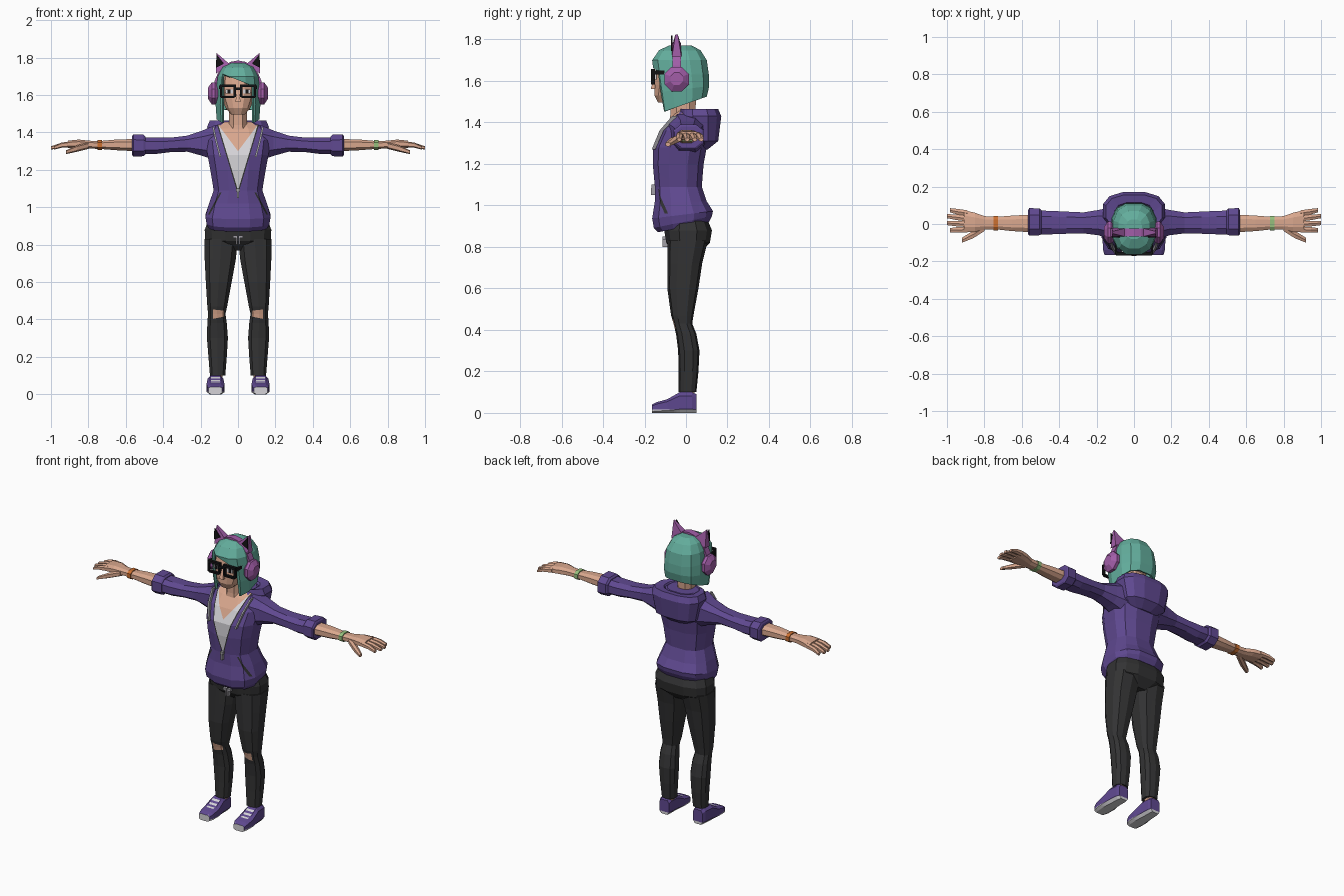
import bpy, bmesh, math
from mathutils import Vector

COLOURS = {
    "purple cloth": (0.115, 0.066, 0.28), "charcoal denim": (0.033, 0.033, 0.034),
    "skin": (0.70, 0.39, 0.27), "teal hair": (0.125, 0.42, 0.335),
    "orchid plastic": (0.36, 0.11, 0.39), "white fabric": (0.66, 0.65, 0.68),
    "black plastic": (0.006, 0.006, 0.007), "orange band": (0.60, 0.16, 0.03),
    "green band": (0.30, 0.52, 0.20), "grey cord": (0.36, 0.35, 0.38),
}
MATS = {}
for key, col in COLOURS.items():
    MATS[key] = bpy.data.materials.new(key)
    MATS[key].diffuse_color = (*col, 1)


def finish(name, bm, mats, mirror=False):
    """Turn a bmesh into a named, flat shaded object."""
    bmesh.ops.recalc_face_normals(bm, faces=bm.faces)
    me = bpy.data.meshes.new(name)
    bm.to_mesh(me)
    bm.free()
    for m in mats:
        me.materials.append(MATS[m])
    ob = bpy.data.objects.new(name, me)
    bpy.context.collection.objects.link(ob)
    if mirror:
        mod = ob.modifiers.new("mirror", "MIRROR")
        mod.use_mirror_merge = False
    return ob


def loft_bm(axis, rings, sides=10, power=0.75, bm=None):
    """Rings are (position, a0, a1, b0, b1[, tilt]); a and b bound the section."""
    bm = bm or bmesh.new()
    loops = []
    for t, a0, a1, b0, b1, *tilt in rings:
        loop = []
        for i in range(sides):
            w = 2 * math.pi * (i + 0.5) / sides
            c, s = [math.copysign(abs(f) ** power, f) for f in (math.cos(w), math.sin(w))]
            # stretch so that the flat sides reach the bounds
            k = math.cos(math.pi / sides) ** power
            m = max(abs(math.sin(2 * math.pi * (j + 0.5) / sides)) for j in range(sides)) ** power
            a = (a0 + a1) / 2 + (a1 - a0) / 2 * c / k
            b = (b0 + b1) / 2 + (b1 - b0) / 2 * s / m
            p = t + (tilt[0] * (b - (b0 + b1) / 2) if tilt else 0)
            loop.append(bm.verts.new({"x": (p, a, b), "y": (a, p, b), "z": (a, b, p)}[axis]))
        loops.append(loop)
    for lo, hi in zip(loops, loops[1:]):
        for i in range(sides):
            j = (i + 1) % sides
            bm.faces.new((lo[i], lo[j], hi[j], hi[i]))
    bm.faces.new(loops[0])
    bm.faces.new(loops[-1])
    bmesh.ops.recalc_face_normals(bm, faces=bm.faces)
    return bm


def loft(name, axis, rings, mat, mirror=False, sides=10, power=0.75):
    return finish(name, loft_bm(axis, rings, sides, power), [mat], mirror)


def cut_paint(bm, cuts, rule):
    """Slice along planes, then colour each face by a rule; -1 removes the face."""
    for co, no in cuts:
        bmesh.ops.bisect_plane(bm, geom=bm.verts[:] + bm.edges[:] + bm.faces[:],
                               plane_co=co, plane_no=no, dist=1e-5)
    bm.normal_update()
    dead = []
    for f in bm.faces:
        k = rule(f.calc_center_median(), f.normal)
        if k < 0:
            dead.append(f)
        else:
            f.material_index = k
    bmesh.ops.delete(bm, geom=dead, context="FACES")


def boxes(name, bounds, mat, mirror=False):
    bm = bmesh.new()
    for x0, x1, y0, y1, z0, z1 in bounds:
        vs = bmesh.ops.create_cube(bm, size=1)["verts"]
        for v in vs:
            v.co = Vector(((x0 + x1) / 2 + v.co.x * (x1 - x0), (y0 + y1) / 2 + v.co.y * (y1 - y0),
                           (z0 + z1) / 2 + v.co.z * (z1 - z0)))
    return finish(name, bm, [mat], mirror)


# Shoes with pale soles, toe caps and lace stripes
bm = loft_bm("y", [(-.165, .085, .158, 0, .04), (-.14, .075, .165, 0, .052), (-.09, .072, .168, 0, .066),
                   (-.03, .078, .163, 0, .10), (.03, .08, .158, 0, .10), (.05, .085, .15, 0, .09)], 8, .5)
stripes = [-.11, -.097, -.084, -.071, -.058, -.045]
cut_paint(bm, [((0, 0, .016), (0, 0, 1)), ((.095, 0, 0), (1, 0, 0)), ((.145, 0, 0), (1, 0, 0))]
          + [((0, y, 0), (0, 1, 0)) for y in stripes],
          lambda c, n: 1 if c.z < .016 or c.y < -.155 or
          (n.z > .3 and abs(c.x - .12) < .025 and
           any(stripes[i] < c.y < stripes[i + 1] for i in (0, 2, 4))) else 0)
finish("shoe", bm, ["purple cloth", "white fabric"], True)
loft("ankle", "z", [(.06, .082, .142, -.02, .04), (.13, .082, .142, -.02, .04)], "skin", True, 8)

# Trouser legs with torn knees
bm = loft_bm("z", [(.10, .068, .15, -.035, .05), (.20, .06, .158, -.035, .06), (.30, .054, .166, -.038, .065),
                   (.38, .06, .164, -.048, .05), (.43, .067, .16, -.06, .03), (.47, .058, .164, -.072, .036),
                   (.60, .034, .172, -.09, .06), (.72, .012, .178, -.09, .078), (.83, .0, .18, -.09, .105)])
cut_paint(bm, [((0, 0, .43), (.2, 0, 1)), ((0, 0, .44), (-.1, 0, 1)), ((.075, 0, 0), (1, 0, 0)), ((.135, 0, 0), (1, 0, 0))],
          lambda c, n: 1 if n.y < -.2 and .43 - .2 * c.x < c.z < .44 + .1 * c.x and .075 < c.x < .135 else 0)
finish("trouser_leg", bm, ["charcoal denim", "skin"], True)
loft("hips", "z", [(.77, -.08, .08, -.05, .07), (.82, -.176, .176, -.095, .115), (.88, -.178, .178, -.105, .125),
                   (.94, -.155, .155, -.09, .10)], "charcoal denim", sides=12)
boxes("trouser_cord", [(.003, .011, -.114, -.09, .80, .85), (.008, .026, -.114, -.09, .835, .85)], "grey cord", True)

# Hooded top: open neckline, zip edges and pocket slits are cut faces
bm = loft_bm("z", [(.895, -.155, .155, -.135, .11, .2), (.92, -.168, .168, -.155, .125, .2),
                   (.955, -.174, .174, -.163, .13, .12), (1.02, -.155, .155, -.15, .10),
                   (1.09, -.13, .13, -.15, .076), (1.2, -.148, .148, -.16, .085), (1.28, -.163, .163, -.158, .10),
                   (1.36, -.175, .175, -.12, .11), (1.42, -.15, .15, -.075, .12), (1.455, -.09, .09, -.04, .10)], 12, .75)
cuts = []
for s in (1, -1):
    cuts += [((0, 0, 1.09), (s, 0, -.3)), ((0, 0, 1.067), (s, 0, -.3)), ((0, 0, 1.30), (s, 0, -.75)),
             ((s * .087, 0, 1.08), (s, 0, .54)), ((s * .097, 0, 1.08), (s, 0, .54))]
cuts += [((0, 0, .96), (0, 0, 1)), ((0, 0, 1.08), (0, 0, 1))]


def top_rule(c, n):
    x = abs(c.x)
    if c.y > -.02 or n.y > -.05:
        return 0
    if .3 * (c.z - 1.09) > x:
        return 2 if .75 * (c.z - 1.30) > x else 1
    if .3 * (c.z - 1.067) > x:
        return 3
    slit = x + .54 * (c.z - 1.08)
    return 3 if .087 < slit < .097 and .96 < c.z < 1.08 else 0


cut_paint(bm, cuts, top_rule)
finish("hooded_top", bm, ["purple cloth", "white fabric", "skin", "charcoal denim"])
loft("lowered_hood", "z", [(1.27, -.08, .08, .02, .105), (1.31, -.14, .14, .0, .155), (1.43, -.165, .165, -.03, .17),
                           (1.465, -.15, .15, -.025, .155), (1.46, -.105, .105, -.03, .115),
                           (1.41, -.08, .08, -.02, .08)], "purple cloth", sides=12)
loft("collar_cord", "z", [(1.27, .090, .100, -.165, -.148), (1.36, .113, .123, -.128, -.108),
                          (1.43, .128, .138, -.068, -.04)], "grey cord", True, 4)
boxes("zip_pull", [(-.006, .006, -.168, -.148, 1.05, 1.085), (-.01, .01, -.166, -.148, 1.085, 1.1)], "grey cord")

# Sleeves and rolled cuffs
loft("sleeve", "x", [(.12, -.085, .09, 1.25, 1.44), (.19, -.06, .075, 1.275, 1.41), (.27, -.05, .062, 1.297, 1.383),
                     (.36, -.052, .066, 1.295, 1.372), (.44, -.055, .07, 1.285, 1.372),
                     (.51, -.055, .072, 1.285, 1.375)], "purple cloth", True, 8)
loft("sleeve_cuff", "x", [(.495, -.056, .074, 1.283, 1.378), (.505, -.06, .083, 1.273, 1.388),
                          (.56, -.062, .085, 1.271, 1.39), (.566, -.055, .075, 1.28, 1.38)], "purple cloth", True, 8)

# Forearm, palm, fingers and thumb
loft("forearm", "x", [(.55, -.044, .05, 1.30, 1.365), (.65, -.038, .045, 1.305, 1.362), (.74, -.028, .038, 1.312, 1.354),
                      (.80, -.03, .042, 1.314, 1.356), (.85, -.042, .06, 1.316, 1.362),
                      (.91, -.044, .074, 1.318, 1.356)], "skin", True, 8)
bm = bmesh.new()
for root, tip, end in ((-.03, -.033, .985), (-.001, .005, 1.0), (.029, .042, 1.0), (.058, .074, .985)):
    loft_bm("x", [(.89, root - .015, root + .015, 1.322, 1.354), (.945, (root + tip) / 2 - .015, (root + tip) / 2 + .015, 1.318, 1.345),
                  (end, tip - .011, tip + .011, 1.308, 1.326)], 6, .75, bm)
loft_bm("x", [(.80, -.038, .0, 1.312, 1.347), (.86, -.076, -.036, 1.297, 1.332),
              (.92, -.10, -.074, 1.284, 1.304)], 6, .75, bm)
finish("fingers", bm, ["skin"], True)
for s, label, mat in ((1, "left", "green band"), (-1, "right", "orange band")):
    loft(label + "_wristband", "x", [(s * .728, -.034, .044, 1.307, 1.36), (s * .752, -.034, .044, 1.307, 1.36)], mat, sides=8)

# Neck and face
loft("neck", "z", [(1.36, -.055, .055, -.085, .05), (1.44, -.048, .048, -.075, .045), (1.55, -.05, .05, -.075, .05)], "skin", sides=8)
loft("head", "z", [(1.495, -.036, .036, -.135, -.06), (1.53, -.066, .066, -.152, .03), (1.58, -.086, .086, -.15, .07),
                   (1.64, -.092, .092, -.146, .08), (1.72, -.08, .08, -.13, .07)], "skin", sides=12)
loft("nose", "z", [(1.562, -.014, .014, -.17, -.13), (1.62, -.006, .006, -.152, -.13)], "skin", sides=4)
boxes("eye_white", [(.028, .066, -.150, -.142, 1.608, 1.63)], "white fabric", True)
boxes("pupil", [(.040, .055, -.154, -.147, 1.608, 1.63)], "black plastic", True)
boxes("glasses", [(.012, .097, -.168, -.150, 1.642, 1.657), (.02, .09, -.168, -.150, 1.583, 1.594),
                  (.012, .023, -.168, -.150, 1.59, 1.645), (.086, .097, -.168, -.150, 1.59, 1.645),
                  (0, .014, -.168, -.152, 1.628, 1.640), (.09, .102, -.16, -.09, 1.632, 1.65)], "black plastic", True)

# Bobbed hair: helmet with the face opening cut out under a slanted fringe
bm = loft_bm("z", [(1.485, -.114, .114, -.125, .10, .35), (1.56, -.12, .12, -.142, .112, .12),
                   (1.63, -.117, .117, -.155, .11), (1.70, -.108, .108, -.163, .10),
                   (1.748, -.083, .083, -.13, .07), (1.772, -.042, .042, -.08, .025)], 12, .75)
cut_paint(bm, [((.082, 0, 0), (1, 0, 0)), ((-.082, 0, 0), (1, 0, 0)), ((0, -.07, 0), (0, 1, 0)),
               ((0, 0, 1.68), (.4, 0, 1))],
          lambda c, n: -1 if n.z < -.7 or (abs(c.x) < .082 and c.y < -.07 and c.z < 1.68 - .4 * c.x) else 0)
hair = finish("hair", bm, ["teal hair"])
mod = hair.modifiers.new("thickness", "SOLIDIFY")
mod.thickness, mod.offset = .014, -1

# Headphones: band, ear cups and pointed ears
bm = bmesh.new()
sections = []
for i in range(11):
    w = math.pi * i / 10
    sections.append([bm.verts.new((rx * math.cos(w), y, 1.625 + rz * math.sin(w)))
                     for rx, rz, y in ((.118, .142, -.066), (.132, .16, -.066), (.132, .16, -.024), (.118, .142, -.024))])
for p, q in zip(sections, sections[1:]):
    for i in range(4):
        bm.faces.new((p[i], p[i - 1], q[i - 1], q[i]))
bm.faces.new(sections[0])
bm.faces.new(sections[-1])
finish("headphone_band", bm, ["orchid plastic"])
loft("headphone_cup", "x", [(.105, -.09, .0, 1.565, 1.655), (.122, -.104, .014, 1.55, 1.668),
                            (.14, -.104, .014, 1.55, 1.668), (.16, -.075, -.015, 1.58, 1.64)], "orchid plastic", True, 8, 1)
for name, mat, y0, y1, pts in (
        ("cat_ear", "orchid plastic", -.068, -.022, ((.118, 1.715), (.045, 1.765), (.115, 1.825))),
        ("cat_ear_inner", "black plastic", -.072, -.066, ((.118, 1.745), (.075, 1.768), (.115, 1.818)))):
    bm = bmesh.new()
    base = [bm.verts.new((x, y, z)) for (x, z), y in ((pts[0], y0), (pts[1], y0), (pts[1], y1), (pts[0], y1))]
    tip = [bm.verts.new((pts[2][0], -.045 + (y - .0) * .25 + .011 if name == "cat_ear" else y, pts[2][1])) for y in (y0, y1)]
    for f in ((base[0], base[1], tip[0]), (base[2], base[3], tip[1]), base,
              (base[1], base[2], tip[1], tip[0]), (base[3], base[0], tip[0], tip[1])):
        bm.faces.new(f)
    finish(name, bm, [mat], True)
